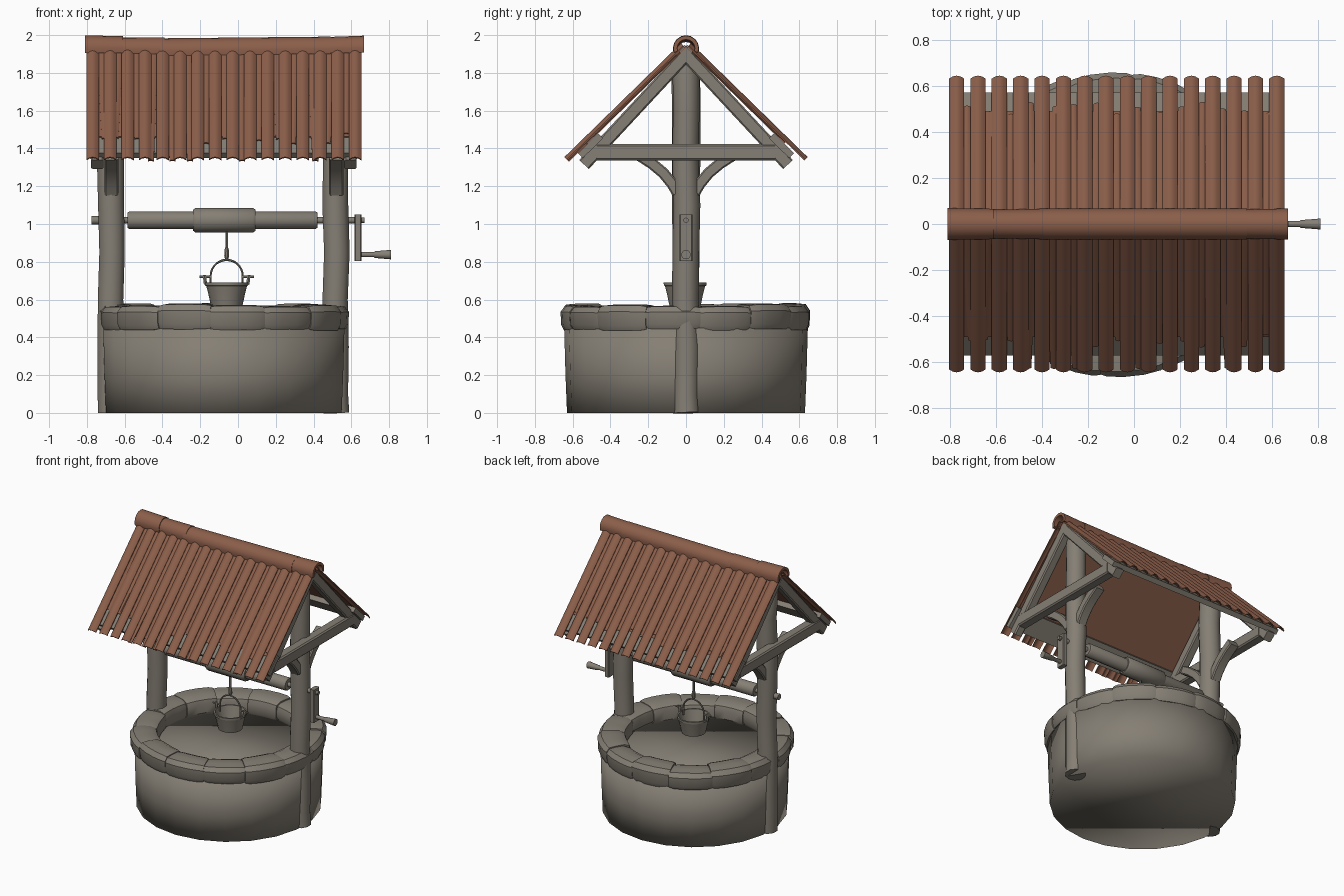
import bpy, bmesh, math, random
from mathutils import Vector

if "Cube" in bpy.data.objects:
    bpy.data.objects.remove(bpy.data.objects["Cube"])
random.seed(4)
CX = -0.075  # centre line of the well; the crank sticks out to the right


def material(name, rgb):
    m = bpy.data.materials.new(name)
    m.diffuse_color = (*rgb, 1)
    m.use_nodes = True
    m.node_tree.nodes["Principled BSDF"].inputs["Base Color"].default_value = m.diffuse_color
    return m


GREY = material("weathered_grey", (0.235, 0.212, 0.176))
BROWN = material("roof_brown", (0.26, 0.112, 0.068))


def finish(name, bm, mat, angle=40):
    bmesh.ops.recalc_face_normals(bm, faces=bm.faces)
    me = bpy.data.meshes.new(name)
    bm.to_mesh(me)
    bm.free()
    me.materials.append(mat)
    ob = bpy.data.objects.new(name, me)
    bpy.context.collection.objects.link(ob)
    bpy.ops.object.select_all(action='DESELECT')
    ob.select_set(True)
    bpy.context.view_layer.objects.active = ob
    bpy.ops.object.shade_smooth_by_angle(angle=math.radians(angle))
    return ob


def loft(bm, rings, caps=True):
    """Skin a list of equally long point rings."""
    vs = [[bm.verts.new(p) for p in r] for r in rings]
    n = len(vs[0])
    for a, b in zip(vs, vs[1:]):
        for i in range(n):
            j = (i + 1) % n
            bm.faces.new((a[i], a[j], b[j], b[i]))
    if caps:
        bm.faces.new(vs[0])
        bm.faces.new(vs[-1])


def sweep(bm, path, radii, n=10, box=None):
    """Tube along a path in 3D; box=(w, h) gives a chamfered beam instead."""
    pts = [Vector(p) for p in path]
    rings = []
    for k, p in enumerate(pts):
        t = (pts[min(k + 1, len(pts) - 1)] - pts[max(k - 1, 0)])
        t.normalize()
        u = Vector((1, 0, 0)) if abs(t.x) < 0.9 else Vector((0, 1, 0))
        v = t.cross(u).normalized()
        u = v.cross(t).normalized()
        if box:
            w, h = box[0] / 2, box[1] / 2
            c = min(w, h) * 0.25
            sec = [(w, h - c), (w - c, h), (c - w, h), (-w, h - c),
                   (-w, c - h), (c - w, -h), (w - c, -h), (w, c - h)]
        else:
            r = radii[k]
            sec = [(r * math.cos(a), r * math.sin(a))
                   for a in (2 * math.pi * (i + .5) / n for i in range(n))]
        rings.append([p + u * a + v * b for a, b in sec])
    loft(bm, rings)


def tube(name, path, radii, n=10, mat=GREY, angle=40):
    bm = bmesh.new()
    sweep(bm, path, radii, n)
    return finish(name, bm, mat, angle)


def beam(name, path, w, h, mat=GREY):
    bm = bmesh.new()
    sweep(bm, path, None, box=(w, h))
    return finish(name, bm, mat, 30)


# Round well body, closed above and below, softly shaded all over
tube("well_wall", [(CX, 0, 0), (CX, 0, .2), (CX, 0, .45)], [.63, .638, .645], 22, angle=180)

# Rim of rounded stones
bm = bmesh.new()
N = 14
for s in range(N):
    r0, r1 = .475 + random.uniform(-.01, .01), .668 + random.uniform(-.012, .01)
    z0, z1 = .438 + random.uniform(-.006, .006), .574 + random.uniform(-.01, .008)
    rm, zm, hr, hz = (r0 + r1) / 2, (z0 + z1) / 2, (r1 - r0) / 2, (z1 - z0) / 2
    sec = [(.96, -.6), (1, .45), (.75, .93), (.2, 1), (-.5, 1), (-.9, .75),
           (-1, .3), (-1, -.6), (-.8, -1), (.82, -1)]
    rings = []
    for f, k in ((-.01, .9), (.1, .98), (.35, 1), (.65, 1), (.9, .98), (1.01, .9)):
        a = 2 * math.pi * (s + f + .25) / N
        rings.append([(CX + (rm + hr * k * x) * math.cos(a),
                       (rm + hr * k * x) * math.sin(a), zm + hz * k * z)
                      for x, z in sec])
    loft(bm, rings)
finish("rim_stones", bm, GREY, 35)

for side, label in ((-1, "left"), (1, "right")):
    px = CX + side * .595
    # Rough log post
    path, rad = [], []
    for z in (0, .1, .35, .6, .85, 1.1, 1.35, 1.6, 1.8, 1.87):
        path.append((px + random.uniform(-.006, .006), random.uniform(-.004, .004), z))
        rad.append(.072 + random.uniform(-.003, .004))
    rad[-1] = .05
    tube(label + "_post", path, rad, 10)
    # Cross tie
    tx = CX + side * .67
    beam(label + "_tie", [(tx, -.47, 1.38), (tx, .47, 1.38)], .075, .085)
    for f, end in ((-1, "front"), (1, "back")):
        # Rafter and curved brace
        beam(f"{label}_{end}_rafter", [(tx, f * .01, 1.885), (tx, f * .54, 1.315)], .065, .07)
        arc = [(px, f * y, z) for y, z in
               ((.045, 1.165), (.075, 1.215), (.12, 1.27), (.18, 1.32), (.25, 1.365))]
        beam(f"{label}_{end}_brace", arc, .075, .06)

# Roof line: drops from the ridge to the eaves
SL = Vector((0, .63, -.615))


def roof_point(f, x, t, lift=0.0):
    n = Vector((0, .7, .714)) * lift
    p = Vector((x, 0, 1.955)) + SL * t + n
    return Vector((p.x, p.y * f, p.z))


def slab(name, f, half, t0, t1, l0, l1, mat):
    """Flat slab lying in the roof slope."""
    bm = bmesh.new()
    loft(bm, [[roof_point(f, CX + sx * half, t, l) for t, l in
               ((t0, l1), (t1, l1), (t1, l0), (t0, l0))] for sx in (-1, 1)])
    return finish(name, bm, mat)


for f, end in ((-1, "front"), (1, "back")):
    # Eaves plank and thin sheet under the boards
    slab(end + "_eaves_plank", f, .727, .755, .925, -.052, -.016, GREY)
    slab(end + "_roof_sheet", f, .70, 0, .79, -.015, -.01, BROWN)
    # Curved boards, alternately wide covers and narrow slats of uneven length
    bm = bmesh.new()
    count = 16
    for i in range(count):
        x = CX - .695 + 1.39 * i / (count - 1)
        jobs = [(x, x, .033, .033, 1.0, .002, .018)]
        if i < count - 1:
            xm = x + .046 + random.uniform(-.008, .008)
            full = f < 0 and random.random() < .35
            jobs.append((xm, xm + random.uniform(-.015, .015), .03, .016,
                         1.0 if full else random.uniform(.76, .86), -.008, .007))
        for xa, xb, wa, wb, tl, base, rise in jobs:
            rings = []
            for k in range(5):
                q = k / 4
                xc, w, t = xa + (xb - xa) * q, wa + (wb - wa) * q, .02 + (tl - .02) * q
                top = [(u, base + rise * (1 - u * u)) for u in (-1, -.5, 0, .5, 1)]
                low = [(u, l - .007) for u, l in reversed(top)]
                rings.append([roof_point(f, xc + u * w, t, l) for u, l in top + low])
            loft(bm, rings)
    finish(end + "_roof_boards", bm, BROWN, 45)

# Ridge pole and ridge cap from overlapping half-round tiles
tube("ridge_pole", [(CX - .7, 0, 1.905), (CX + .7, 0, 1.905)], [.035, .035])
bm = bmesh.new()
for xa, xb, ra, rb, za, zb in ((-.81, -.61, .069, .066, 1.930, 1.928),
                               (-.62, -.39, .062, .066, 1.926, 1.922),
                               (-.41, .49, .068, .068, 1.915, 1.924),
                               (.475, .668, .064, .067, 1.926, 1.930)):
    rings = []
    for x, r, z in ((xa, ra, za), (xb, rb, zb)):
        ang = [math.radians(-20 + 220 * i / 10) for i in range(11)]
        rings.append([(x, r * math.cos(a), z + r * math.sin(a)) for a in ang] +
                     [(x, (r - .02) * math.cos(a), z + (r - .02) * math.sin(a))
                      for a in reversed(ang)])
    loft(bm, rings)
finish("ridge_cap", bm, BROWN, 45)

# Winding drum, axle and crank
tube("axle", [(-.775, 0, 1.02), (.655, 0, 1.02)], [.017, .017])
tube("axle_knob", [(-.775, 0, 1.02), (-.735, 0, 1.02)], [.022, .022])
tube("drum", [(-.585, 0, 1.02), (-.575, 0, 1.02), (.41, 0, 1.02), (.42, 0, 1.02)],
     [.042, .048, .048, .042], 12)
tube("rope_coil", [(-.237, 0, 1.02), (-.225, 0, 1.02), (.08, 0, 1.02), (.092, 0, 1.02)],
     [.056, .065, .065, .056], 14)
beam("crank_arm", [(.635, 0, .805), (.635, 0, 1.05)], .035, .068)
tube("crank_pin", [(.64, 0, 1.02), (.67, 0, 1.02)], [.014, .014])
tube("crank_handle", [(.64, 0, .838), (.72, 0, .838), (.725, 0, .838), (.81, 0, .838)],
     [.014, .014, .018, .025])

# Rope and hanging bucket
bx, by = -.06, -.005
tube("rope", [(bx, by, .84), (bx, by, .98)], [.008, .008], 6)
tube("rope_knot", [(bx, by, .815), (bx, by, .83), (bx, by, .865), (bx, by, .875)],
     [.009, .014, .012, .008], 8)
bm = bmesh.new()
prof = [(.084, .568), (.097, .63), (.108, .672), (.114, .674), (.115, .69),
        (.104, .69), (.088, .63), (.076, .585)]
loft(bm, [[(bx + r * math.cos(a), by + r * math.sin(a), z)
           for a in (2 * math.pi * i / 18 for i in range(18))] for r, z in prof])
finish("bucket", bm, GREY)
arc = [(bx + .085 * math.cos(a), by, .725 + .085 * math.sin(a))
       for a in (math.pi * i / 14 for i in range(15))]
arc = [(bx + .085, by, .67)] + arc + [(bx - .085, by, .67)]
tube("bucket_handle", arc, [.006] * len(arc), 6)
for s in (-1, 1):
    tube("bucket_ear", [(bx + s * .112, by, .68), (bx + s * .118, by, .73)], [.01, .01], 6)
    tube("bucket_pin", [(bx + s * .08, by, .72), (bx + s * .145, by, .72)], [.007, .007], 6)
